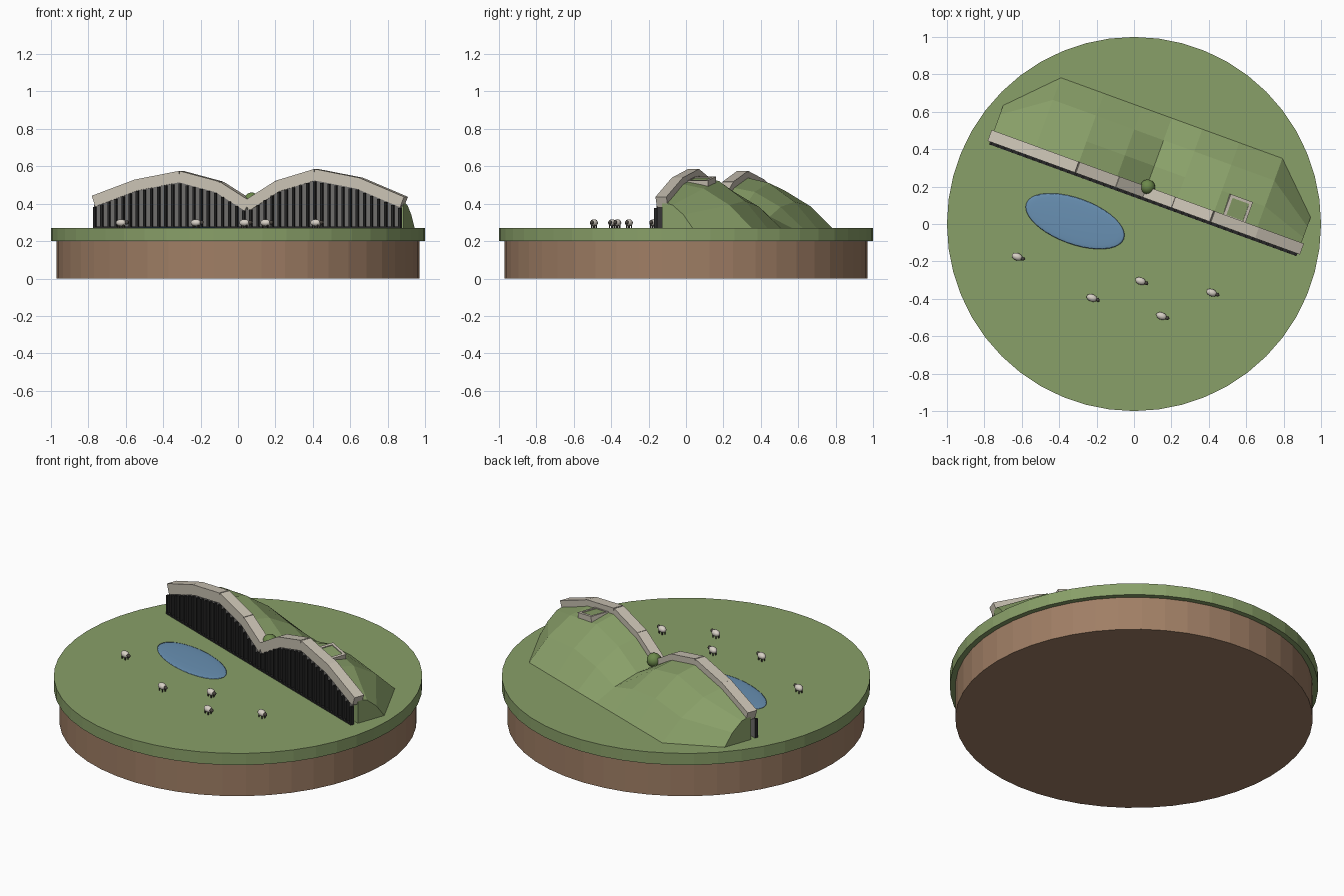
import bpy
import bmesh
from math import radians
from mathutils import Matrix, Vector

if "Cube" in bpy.data.objects:
    bpy.data.objects.remove(bpy.data.objects["Cube"])


def material(name, r, g, b):
    m = bpy.data.materials.new(name)
    m.use_nodes = True
    m.diffuse_color = (r, g, b, 1)
    m.node_tree.nodes["Principled BSDF"].inputs["Base Color"].default_value = (r, g, b, 1)
    return m


GRASS = material("grass", .25, .35, .14)
EARTH = material("earth", .35, .21, .13)
STONE = material("pale_stone", .60, .55, .46)
GLASS = material("grey_glass", .16, .155, .15)
METAL = material("dark_metal", .02, .02, .02)
WATER = material("water", .14, .28, .45)
LEAF = material("leaf", .15, .25, .07)
WOOL = material("wool", .68, .63, .56)
FACE = material("dark_face", .07, .06, .05)

GROUND = 0.27
TURN = Matrix.Rotation(radians(-20), 4, 'Z')
# building frame: x runs along the facade, y goes back into the hill
SITE = Matrix.Translation((0.0625, 0.17, 0)) @ TURN


def finish(name, bm, mat, smooth=False):
    bmesh.ops.recalc_face_normals(bm, faces=bm.faces)
    mesh = bpy.data.meshes.new(name)
    bm.to_mesh(mesh)
    bm.free()
    mesh.materials.append(mat)
    for p in mesh.polygons:
        p.use_smooth = smooth
    obj = bpy.data.objects.new(name, mesh)
    bpy.context.collection.objects.link(obj)
    return obj


def add_box(bm, centre, size, matrix=Matrix()):
    m = matrix @ Matrix.Translation(centre) @ Matrix.Diagonal((*size, 1))
    bmesh.ops.create_cube(bm, size=1, matrix=m)


def disc(name, radius, z0, z1, mat):
    bm = bmesh.new()
    bmesh.ops.create_cone(bm, cap_ends=True, segments=48, radius1=radius, radius2=radius,
                          depth=z1 - z0, matrix=Matrix.Translation((0, 0, (z0 + z1) / 2)))
    finish(name, bm, mat)


def ellipsoid(name, matrix, radii, mat, segments=16, rings=10):
    bm = bmesh.new()
    bmesh.ops.create_uvsphere(bm, u_segments=segments, v_segments=rings, radius=1,
                              matrix=matrix @ Matrix.Diagonal((*radii, 1)))
    return finish(name, bm, mat, True)


# round base
disc("earth_base", 0.97, 0, 0.2, EARTH)
disc("grass_top", 1.0, 0.2, GROUND, GRASS)

# centre line of the double-humped roof edge: (along, height)
RIDGE = [(-.875, .415), (-.635, .50), (-.39, .545), (-.172, .49), (-.005, .39),
         (.17, .495), (.38, .555), (.625, .51), (.875, .41)]


def ridge_height(u):
    for (a, za), (b, zb) in zip(RIDGE, RIDGE[1:]):
        if u <= b:
            return za + (zb - za) * (u - a) / (b - a)
    return RIDGE[-1][1]


# roof beam, one tilted block for each stretch
bm = bmesh.new()
for (a, za), (b, zb) in zip(RIDGE, RIDGE[1:]):
    run = Vector((b - a, 0, zb - za))
    tilt = Vector((1, 0, 0)).rotation_difference(run).to_matrix().to_4x4()
    place = SITE @ Matrix.Translation(((a + b) / 2, 0, (za + zb) / 2)) @ tilt
    add_box(bm, (0, 0, 0), (run.length + .006, .062, .06), place)
finish("roof_beam", bm, STONE)

# glass front under the beam
bm = bmesh.new()
low = [bm.verts.new(SITE @ Vector((u, -.026, GROUND))) for u, z in RIDGE]
high = [bm.verts.new(SITE @ Vector((u, -.026, z - .02))) for u, z in RIDGE]
for i in range(len(RIDGE) - 1):
    bm.faces.new((low[i], low[i + 1], high[i + 1], high[i]))
bmesh.ops.solidify(bm, geom=bm.faces[:], thickness=.008)
finish("glass_front", bm, GLASS)

# mullions
bm = bmesh.new()
COUNT = 44
for i in range(COUNT):
    u = -.868 + 1.736 * i / (COUNT - 1)
    h = ridge_height(u) - .035 - GROUND
    add_box(bm, (u, -.037, GROUND + h / 2), (.012, .018, h), SITE)
add_box(bm, (0, -.037, GROUND + .004), (1.74, .018, .008), SITE)
finish("mullions", bm, METAL)

# grassy hill falling away behind the beam
DEPTHS = [.175] + [.42] * 7 + [.175]
bm = bmesh.new()
rows = []
for t in (0, .35, .7, 1):
    rows.append([bm.verts.new(SITE @ Vector((u, t * d, GROUND + (z - GROUND) * (1 - t * t))))
                 for (u, z), d in zip(RIDGE, DEPTHS)])
front = [bm.verts.new(SITE @ Vector((u, 0, GROUND))) for u, z in RIDGE]
for near, far in zip([front] + rows, rows):
    for i in range(len(RIDGE) - 1):
        bm.faces.new((near[i], near[i + 1], far[i + 1], far[i]))
for end in (0, -1):
    bm.faces.new([front[end]] + [r[end] for r in rows])
finish("grass_hill", bm, GRASS)

# roof light set in the hill
LIGHT = SITE @ Matrix.Translation((.49, .082, .51)) @ Matrix.Rotation(radians(10), 4, 'Y')
bm = bmesh.new()
for s in (-1, 1):
    add_box(bm, (s * .056, 0, 0), (.016, .128, .05), LIGHT)
    add_box(bm, (0, s * .056, 0), (.096, .016, .05), LIGHT)
finish("roof_light_frame", bm, STONE)
bm = bmesh.new()
add_box(bm, (0, 0, -.005), (.098, .098, .05), LIGHT)
finish("roof_light_planting", bm, GRASS)

# bush in the dip, and the pond
ellipsoid("bush", SITE @ Matrix.Translation((0, .03, .42)), (.04, .04, .04), LEAF)
ellipsoid("pond", Matrix.Translation((-.315, .015, GROUND)) @ TURN, (.278, .123, .006), WATER, 40, 12)

# sheep
for x, y in ((-.625, -.175), (-.225, -.395), (.035, -.305), (.147, -.492), (.415, -.367)):
    spot = Matrix.Translation((x, y, .298)) @ TURN
    ellipsoid("sheep_body", spot, (.03, .02, .019), WOOL, 12, 8)
    ellipsoid("sheep_head", spot @ Matrix.Translation((.032, 0, .002)), (.012, .01, .011), FACE, 10, 6)
    bm = bmesh.new()
    for sx in (-1, 1):
        for sy in (-1, 1):
            add_box(bm, (sx * .014, sy * .009, -.019), (.005, .005, .02), spot)
    finish("sheep_legs", bm, FACE)
